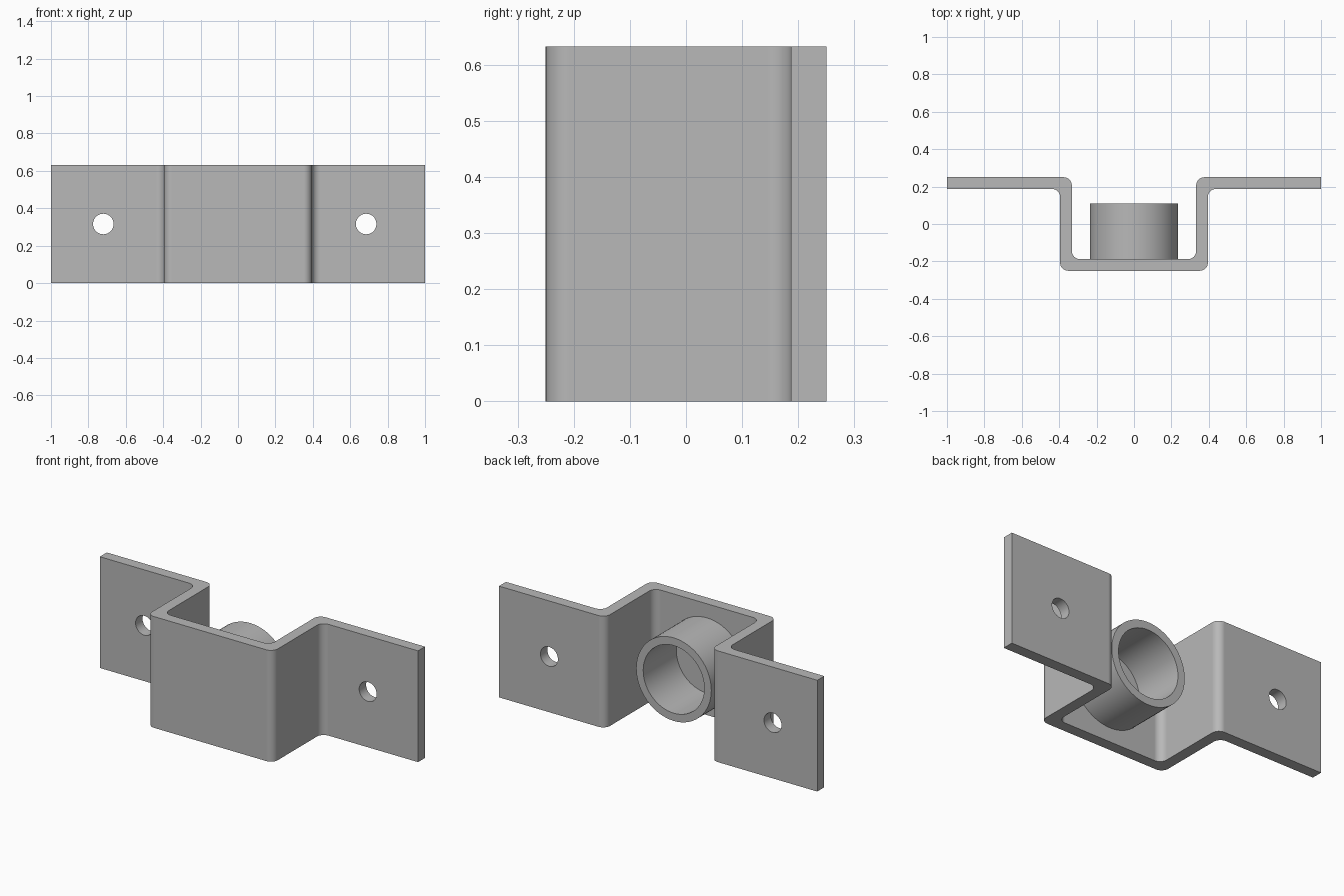
import bpy, bmesh, math
from mathutils import Vector, Matrix

if "Cube" in bpy.data.objects:
    bpy.data.objects.remove(bpy.data.objects["Cube"], do_unlink=True)

HEIGHT, SHEET, BEND = 0.632, 0.0625, 0.043
MID_Z = HEIGHT / 2

steel = bpy.data.materials.new("grey steel")
steel.use_nodes = True
colour = (0.48, 0.48, 0.48, 1)
steel.diffuse_color = colour
steel.node_tree.nodes["Principled BSDF"].inputs["Base Color"].default_value = colour


def make_object(name, bm):
    bmesh.ops.recalc_face_normals(bm, faces=bm.faces)
    mesh = bpy.data.meshes.new(name)
    bm.to_mesh(mesh)
    bm.free()
    mesh.materials.append(steel)
    obj = bpy.data.objects.new(name, mesh)
    bpy.context.collection.objects.link(obj)
    return obj


def activate(obj):
    bpy.ops.object.select_all(action='DESELECT')
    obj.select_set(True)
    bpy.context.view_layer.objects.active = obj


def smooth(obj):
    activate(obj)
    bpy.ops.object.shade_smooth_by_angle(angle=math.radians(30))
    mod = obj.modifiers.new("flat face normals", 'WEIGHTED_NORMAL')
    mod.keep_sharp = True


def round_corner(before, corner, after, radius, steps=8):
    """Points of a tangent arc replacing a right-angled corner."""
    a = (before - corner).normalized() * radius
    b = (after - corner).normalized() * radius
    centre = corner + a + b
    angles = [math.pi / 2 * i / steps for i in range(steps + 1)]
    return [centre - b * math.cos(t) - a * math.sin(t) for t in angles]


# Bent sheet: half of the outline, mirrored, with every bend rounded
front, back = -0.25, 0.25
wall_out = 0.395
wall_in = wall_out - SHEET
outer = [(wall_out, front), (wall_out, back - SHEET), (1, back - SHEET)]
inner = [(1, back), (wall_in, back), (wall_in, front + SHEET)]
half = outer + inner
outline = [Vector(p) for p in half + [(-x, y) for x, y in reversed(half)]]

points = []
for i, p in enumerate(outline):
    if abs(p.x) == 1:
        points.append(p)
    else:
        nxt = outline[(i + 1) % len(outline)]
        points += round_corner(outline[i - 1], p, nxt, BEND)

bm = bmesh.new()
base = bm.faces.new([bm.verts.new((p.x, p.y, 0)) for p in points])
extruded = bmesh.ops.extrude_face_region(bm, geom=[base])["geom"]
bmesh.ops.translate(bm, vec=(0, 0, HEIGHT),
                    verts=[g for g in extruded if isinstance(g, bmesh.types.BMVert)])
bracket = make_object("bent_bracket", bm)

# Mounting holes through the two flanges
for x in (-0.72, 0.685):
    bm = bmesh.new()
    place = Matrix.Translation((x, 0.22, MID_Z)) @ Matrix.Rotation(math.pi / 2, 4, 'X')
    bmesh.ops.create_cone(bm, cap_ends=True, segments=40, radius1=0.055,
                          radius2=0.055, depth=0.2, matrix=place)
    cutter = make_object("hole_cutter", bm)
    cutter.hide_render = True
    mod = bracket.modifiers.new("mounting hole", 'BOOLEAN')
    mod.operation, mod.solver, mod.object = 'DIFFERENCE', 'EXACT', cutter
    activate(bracket)
    bpy.ops.object.modifier_apply(modifier=mod.name)
    bpy.data.objects.remove(cutter, do_unlink=True)
smooth(bracket)

# Round socket standing on the inside of the web, its root sunk in the sheet
bm = bmesh.new()
SIDES = 64
rings = []
for radius, y in ((0.236, -0.2), (0.236, 0.11), (0.192, 0.11), (0.192, -0.2)):
    rings.append([bm.verts.new((radius * math.cos(t), y, MID_Z + radius * math.sin(t)))
                  for t in (math.tau * i / SIDES for i in range(SIDES))])
for k, ring in enumerate(rings):
    other = rings[(k + 1) % len(rings)]
    for i in range(SIDES):
        j = (i + 1) % SIDES
        bm.faces.new((ring[i], ring[j], other[j], other[i]))
smooth(make_object("round_socket", bm))
